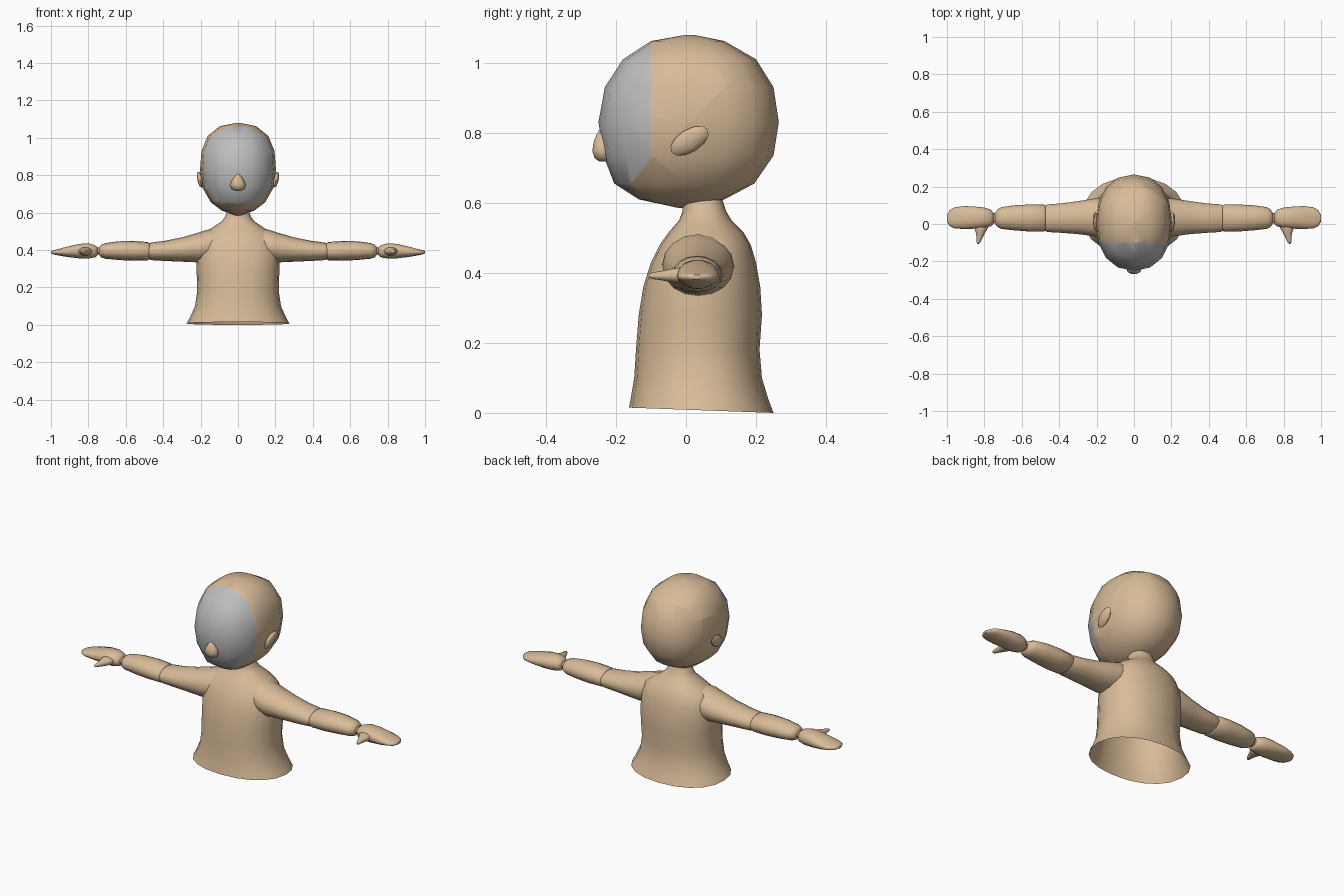
import bpy, bmesh, math
from mathutils import Vector, Matrix


def material(name, rgb):
    m = bpy.data.materials.new(name)
    m.diffuse_color = (*rgb, 1)
    return m


SKIN = material("tan skin", (0.69, 0.50, 0.315))
GREY = material("grey face", (0.51, 0.51, 0.51))


def loft(rings, axis, segs, power=2.0, cap=(True, True)):
    """Skin rings (t, a0, a1, b0, b1); a and b are the extents across the axis."""
    bm = bmesh.new()
    loops = []
    for t, a0, a1, b0, b1 in rings:
        loop = []
        for i in range(segs):
            g = 2 * math.pi * i / segs
            c, s = math.cos(g), math.sin(g)
            c = math.copysign(abs(c) ** (2 / power), c)
            s = math.copysign(abs(s) ** (2 / power), s)
            a = (a0 + a1) / 2 + (a1 - a0) / 2 * c
            b = (b0 + b1) / 2 + (b1 - b0) / 2 * s
            co = {"z": (a, b, t), "x": (t, a, b), "y": (a, t, b)}[axis]
            loop.append(bm.verts.new(co))
        loops.append(loop)
    for p, q in zip(loops, loops[1:]):
        for i in range(segs):
            j = (i + 1) % segs
            bm.faces.new((p[i], p[j], q[j], q[i]))
    for want, loop in zip(cap, (loops[0], loops[-1])):
        if want:
            bm.faces.new(loop)
    bmesh.ops.recalc_face_normals(bm, faces=bm.faces)
    return bm


def finish(bm, name, mats=(SKIN,), mirror=False, angle=65):
    me = bpy.data.meshes.new(name)
    bm.to_mesh(me)
    bm.free()
    ob = bpy.data.objects.new(name, me)
    bpy.context.collection.objects.link(ob)
    for m in mats:
        me.materials.append(m)
    bpy.ops.object.select_all(action="DESELECT")
    ob.select_set(True)
    bpy.context.view_layer.objects.active = ob
    bpy.ops.object.shade_smooth_by_angle(angle=math.radians(angle))
    if mirror:
        ob.modifiers.new("mirror", "MIRROR").use_mirror_merge = False
    return ob


def upright(profile):
    return [(z, -w, w, f, b) for z, w, f, b in profile]


# Head: egg loft, with the face cut out by two planes
bm = loft(upright([
    (0.585, 0.012, -0.02, 0.015), (0.61, 0.085, -0.135, 0.11),
    (0.655, 0.145, -0.205, 0.195), (0.735, 0.191, -0.236, 0.25),
    (0.83, 0.203, -0.25, 0.265), (0.93, 0.195, -0.232, 0.25),
    (1.01, 0.162, -0.18, 0.2), (1.062, 0.098, -0.1, 0.11),
    (1.08, 0.01, 0.0, 0.02)]), "z", 16, 2.25)
for co, no in (((0, -0.1, 0), (0, 1, 0)), ((0, -0.1, 0.72), (0, -1, 1))):
    bmesh.ops.bisect_plane(bm, geom=bm.verts[:] + bm.edges[:] + bm.faces[:],
                           plane_co=co, plane_no=no)
for f in bm.faces:
    c = f.calc_center_median()
    f.material_index = int(c.y < -0.1 and c.z - c.y > 0.82)
finish(bm, "head", (SKIN, GREY))

# Nose: teardrop, wide at the bottom
finish(loft(upright([
    (0.718, 0.014, -0.248, -0.215), (0.727, 0.034, -0.262, -0.21),
    (0.748, 0.042, -0.269, -0.21), (0.77, 0.034, -0.266, -0.21),
    (0.792, 0.02, -0.258, -0.22), (0.806, 0.005, -0.25, -0.23)]), "z", 10), "nose")

# Ears: faceted ellipsoids, tilted back and flaring out at the top
bm = bmesh.new()
bmesh.ops.create_uvsphere(bm, u_segments=8, v_segments=6, radius=1)
bmesh.ops.transform(bm, verts=bm.verts, matrix=(
    Matrix.Translation((0.203, 0.01, 0.777)) @ Matrix.Rotation(0.2, 4, "Y")
    @ Matrix.Rotation(math.radians(33), 4, "X") @ Matrix.Diagonal((0.015, 0.062, 0.033, 1))))
finish(bm, "ear", mirror=True)

# Torso: neck to flared open waist
bm = loft(upright([
    (0.008, 0.275, -0.163, 0.25), (0.04, 0.257, -0.158, 0.235),
    (0.1, 0.23, -0.148, 0.217), (0.18, 0.218, -0.143, 0.21),
    (0.28, 0.221, -0.135, 0.217), (0.36, 0.224, -0.122, 0.212),
    (0.43, 0.218, -0.1, 0.2), (0.48, 0.195, -0.075, 0.185),
    (0.515, 0.145, -0.05, 0.165), (0.55, 0.092, -0.02, 0.13),
    (0.575, 0.07, -0.01, 0.115), (0.612, 0.058, -0.012, 0.103)]),
    "z", 20, 2.2, (False, True))
for v in bm.verts:
    if v.co.z < 0.02:
        v.co.z = 0.015 * (0.25 - v.co.y) / 0.413
finish(bm, "torso")

# Upper arms, tapering from the shoulder
finish(loft([
    (0.13, -0.06, 0.13, 0.35, 0.512), (0.16, -0.068, 0.138, 0.338, 0.51),
    (0.21, -0.066, 0.136, 0.334, 0.494), (0.3, -0.054, 0.122, 0.338, 0.468),
    (0.39, -0.047, 0.11, 0.342, 0.45), (0.46, -0.043, 0.105, 0.346, 0.441),
    (0.478, -0.036, 0.098, 0.352, 0.434)], "x", 16), "upper_arm", mirror=True)

# Forearms
finish(loft([
    (0.472, -0.034, 0.096, 0.352, 0.436), (0.482, -0.041, 0.103, 0.345, 0.443),
    (0.56, -0.04, 0.104, 0.343, 0.449), (0.64, -0.034, 0.1, 0.347, 0.447),
    (0.71, -0.026, 0.09, 0.354, 0.437), (0.732, -0.014, 0.076, 0.362, 0.428),
    (0.742, 0.002, 0.058, 0.374, 0.416)], "x", 16), "forearm", mirror=True)

# Wrists
finish(loft([
    (0.73, 0.002, 0.058, 0.376, 0.414), (0.775, 0.002, 0.058, 0.374, 0.414)],
    "x", 12), "wrist", mirror=True)

# Hands: flat mittens
finish(loft([
    (0.752, 0.002, 0.06, 0.37, 0.416), (0.765, -0.012, 0.076, 0.36, 0.427),
    (0.8, -0.022, 0.088, 0.354, 0.437), (0.85, -0.025, 0.093, 0.355, 0.434),
    (0.91, -0.027, 0.096, 0.362, 0.42), (0.96, -0.023, 0.089, 0.371, 0.406),
    (0.985, -0.012, 0.074, 0.376, 0.4), (1.0, 0.012, 0.048, 0.382, 0.394)],
    "x", 14, 2.2), "hand", mirror=True)

# Thumbs, pointing forward
finish(loft([
    (0.03, 0.785, 0.85, 0.372, 0.418), (-0.02, 0.78, 0.855, 0.37, 0.416),
    (-0.045, 0.795, 0.846, 0.373, 0.412), (-0.07, 0.808, 0.842, 0.378, 0.406),
    (-0.095, 0.82, 0.842, 0.382, 0.402), (-0.106, 0.828, 0.839, 0.386, 0.397)],
    "y", 10), "thumb", mirror=True)
